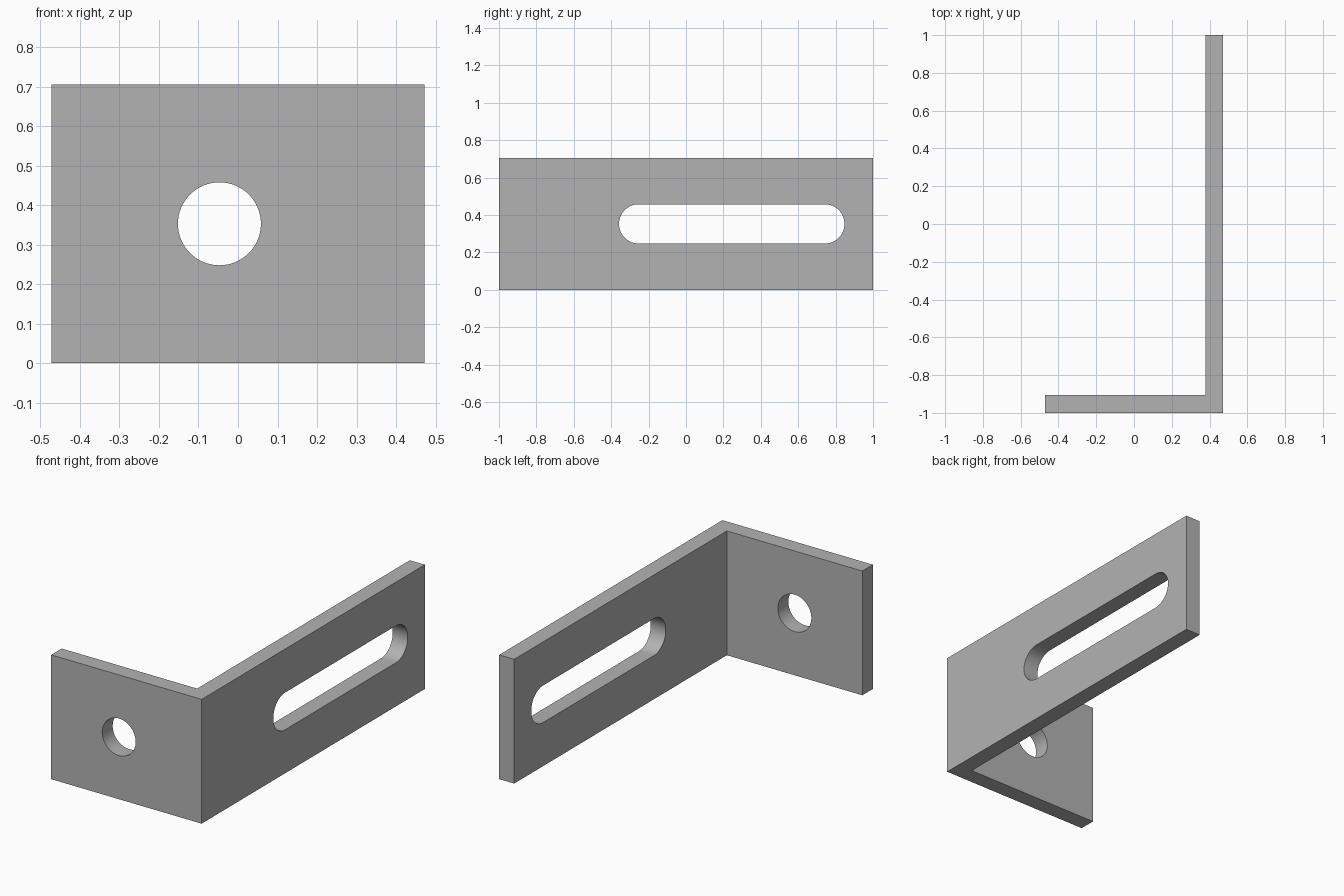
import bpy
import bmesh
from math import pi, sin, cos
from mathutils import Vector

cube = bpy.data.objects.get("Cube")
if cube:
    bpy.data.objects.remove(cube, do_unlink=True)

W, L, H, T = 0.472, 1.0, 0.705, 0.094   # half width, half length, height, thickness
R = 0.105                               # hole and slot radius
MID = H / 2

steel = bpy.data.materials.new("grey_steel")
steel.use_nodes = True
grey = (0.45, 0.45, 0.45, 1)
steel.diffuse_color = grey
steel.node_tree.nodes["Principled BSDF"].inputs["Base Color"].default_value = grey


def extruded(name, points, direction):
    """Solid made by sweeping a flat outline along a direction."""
    bm = bmesh.new()
    face = bm.faces.new([bm.verts.new(p) for p in points])
    swept = bmesh.ops.extrude_face_region(bm, geom=[face])["geom"]
    bmesh.ops.translate(bm, vec=Vector(direction),
                        verts=[v for v in swept if isinstance(v, bmesh.types.BMVert)])
    bmesh.ops.recalc_face_normals(bm, faces=bm.faces)
    mesh = bpy.data.meshes.new(name)
    bm.to_mesh(mesh)
    bm.free()
    obj = bpy.data.objects.new(name, mesh)
    bpy.context.collection.objects.link(obj)
    mesh.materials.append(steel)
    return obj


def rounded_outline(start, end, steps=32):
    """Capsule outline around two centres; equal centres give a circle."""
    points = []
    for centre, turn in ((end, -pi / 2), (start, pi / 2)):
        last = steps if start == end else steps + 1
        for i in range(last):
            a = turn + pi * i / steps
            points.append((centre + R * cos(a), MID + R * sin(a)))
    return points


# L-shaped bracket body
profile = [(-W, -L), (W, -L), (W, L), (W - T, L), (W - T, T - L), (-W, T - L)]
bracket = extruded("angle_bracket", [(x, y, 0) for x, y in profile], (0, 0, H))

# Round hole in the short leg, long slot in the long leg
hole = extruded("hole_cutter",
                [(x, -L - T, z) for x, z in rounded_outline(-T / 2, -T / 2)], (0, 3 * T, 0))
slot = extruded("slot_cutter",
                [(W - 2 * T, y, z) for y, z in rounded_outline(-0.358 + R, 0.847 - R)], (3 * T, 0, 0))

bpy.ops.object.select_all(action="DESELECT")
bpy.context.view_layer.objects.active = bracket
bracket.select_set(True)
for cutter in (hole, slot):
    cut = bracket.modifiers.new(cutter.name, "BOOLEAN")
    cut.operation = "DIFFERENCE"
    cut.solver = "EXACT"
    cut.object = cutter
    bpy.ops.object.modifier_apply(modifier=cut.name)
    bpy.data.objects.remove(cutter, do_unlink=True)

bpy.ops.object.shade_smooth_by_angle(angle=pi / 6)
